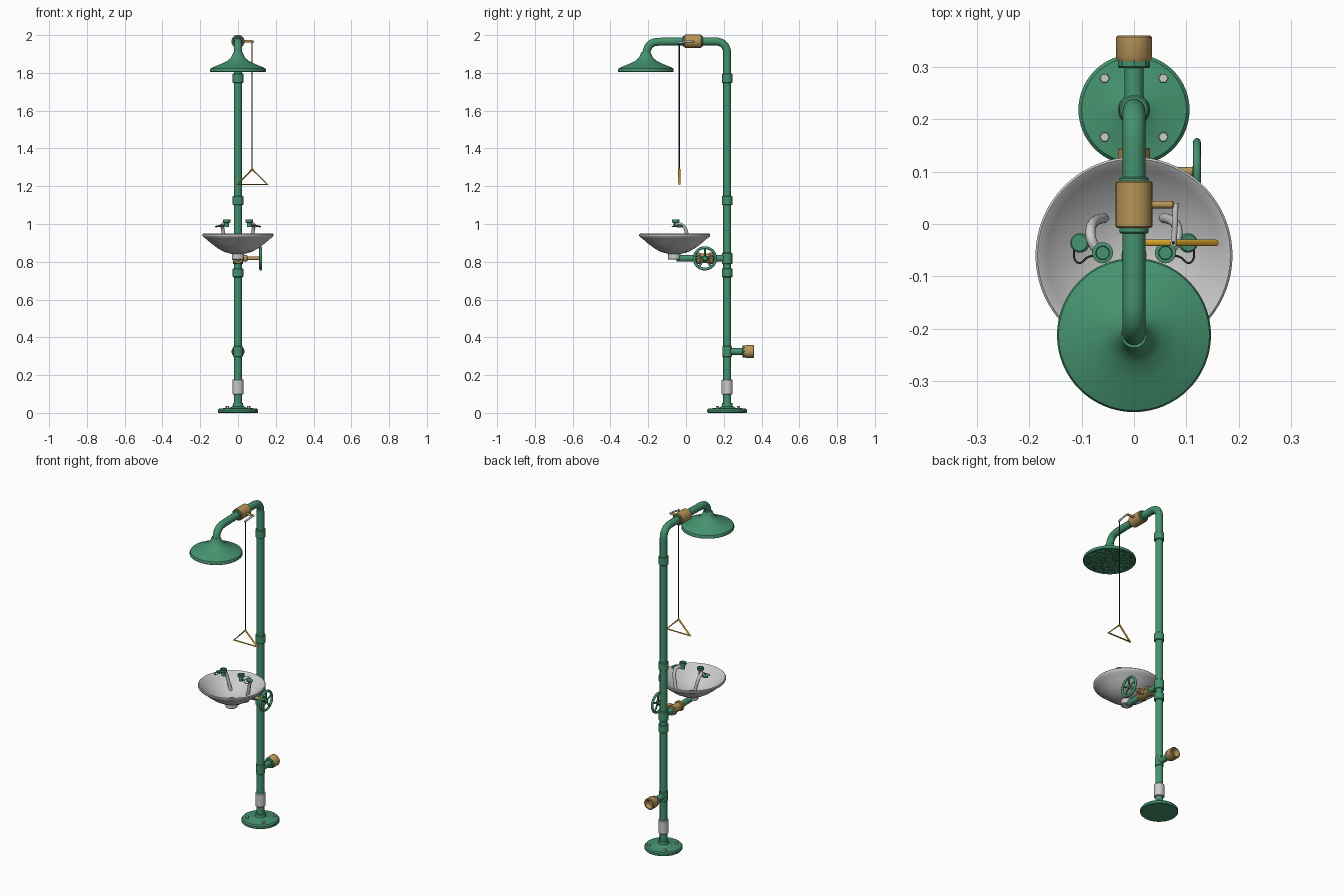
import bpy, bmesh, math
from mathutils import Vector, Matrix

if "Cube" in bpy.data.objects:
    bpy.data.objects.remove(bpy.data.objects["Cube"])


def material(name, rgb):
    m = bpy.data.materials.new(name)
    m.diffuse_color = (*rgb, 1)
    m.use_nodes = True
    m.node_tree.nodes["Principled BSDF"].inputs["Base Color"].default_value = m.diffuse_color
    return m


GREEN = material("green_paint", (0.06, 0.29, 0.16))
BRASS = material("brass", (0.48, 0.30, 0.10))
YELLOW = material("yellow_handle", (0.75, 0.42, 0.03))
BLACK = material("dark_rubber", (0.03, 0.03, 0.03))


def finish(ob, mat):
    if mat:
        ob.data.materials.clear()
        ob.data.materials.append(mat)
    bpy.ops.object.select_all(action='DESELECT')
    ob.select_set(True)
    bpy.context.view_layer.objects.active = ob
    bpy.ops.object.shade_smooth_by_angle(angle=math.radians(35))
    return ob


def from_bmesh(name, bm, mat):
    me = bpy.data.meshes.new(name)
    bm.to_mesh(me)
    bm.free()
    ob = bpy.data.objects.new(name, me)
    bpy.context.collection.objects.link(ob)
    return finish(ob, mat)


def lathe(name, profile, loc, mat=None, axis=(0, 0, 1), n=40):
    """Revolve (radius, height) points around an axis through loc."""
    bm = bmesh.new()
    rings = [[bm.verts.new((r * math.cos(2 * math.pi * i / n), r * math.sin(2 * math.pi * i / n), h))
              for i in range(n)] for r, h in profile]
    for a, b in zip(rings, rings[1:]):
        for i in range(n):
            j = (i + 1) % n
            bm.faces.new((a[i], a[j], b[j], b[i]))
    bmesh.ops.remove_doubles(bm, verts=bm.verts, dist=1e-5)
    bmesh.ops.recalc_face_normals(bm, faces=bm.faces)
    rot = Vector((0, 0, 1)).rotation_difference(Vector(axis)).to_matrix().to_4x4()
    bm.transform(Matrix.Translation(loc) @ rot)
    return from_bmesh(name, bm, mat)


def cyl(name, r, a, b, mat=None, n=32, bevel=0.003):
    """Cylinder from point a to point b with softened rims."""
    a, b = Vector(a), Vector(b)
    h = (b - a).length
    k = min(bevel, r / 3, h / 3)
    prof = [(0, 0), (r - k, 0), (r, k), (r, h - k), (r - k, h), (0, h)]
    return lathe(name, prof, a, mat, (b - a).normalized(), n)


def tube(name, pts, r, mat=None, smooth=True, cyclic=False):
    cu = bpy.data.curves.new(name, 'CURVE')
    cu.dimensions = '3D'
    cu.bevel_depth, cu.bevel_resolution, cu.use_fill_caps = r, 5, True
    sp = cu.splines.new('NURBS' if smooth else 'POLY')
    sp.points.add(len(pts) - 1)
    for p, co in zip(sp.points, pts):
        p.co = (*co, 1)
    sp.use_cyclic_u = cyclic
    if smooth:
        sp.order_u, sp.use_endpoint_u, sp.resolution_u = 3, not cyclic, 10
    ob = bpy.data.objects.new(name, cu)
    bpy.context.collection.objects.link(ob)
    bpy.ops.object.select_all(action='DESELECT')
    ob.select_set(True)
    bpy.context.view_layer.objects.active = ob
    bpy.ops.object.convert(target='MESH')
    return finish(bpy.context.object, mat)


PY = 0.218   # pole position in y
AZ = 1.967   # arm height

# Floor flange and bolts
lathe("floor_flange", [(0, 0), (.102, 0), (.106, .004), (.106, .016), (.1, .023), (.045, .027),
                       (.03, .034), (.027, .045), (.027, .052), (0, .052)], (0, PY, 0), GREEN, n=64)
for sx in (-1, 1):
    for sy in (-1, 1):
        x, y = sx * .056, PY + .004 + sy * .056
        cyl("flange_bolt", .0095, (x, y, .02), (x, y, .036), n=6, bevel=.001)

# Pole with overhead arm, and its couplings
tube("pole_and_arm", [(0, PY, .03), (0, PY, 1.0), (0, PY, 1.83), (0, PY, AZ), (0, .08, AZ), (0, 0, AZ),
                      (0, -.09, AZ), (0, -.21, AZ - .005), (0, -.212, 1.885)], .0215, GREEN)
cyl("base_coupling", .029, (0, PY, .098), (0, PY, .178))
for z0, z1 in ((.718, .765), (1.1, 1.148), (1.746, 1.796)):
    cyl("pole_coupling", .028, (0, PY, z0), (0, PY, z1), GREEN)

# Overhead shower valve, lever and pull rod
cyl("shower_valve_collar", .028, (0, -.018, AZ), (0, .09, AZ), GREEN)
cyl("shower_valve_body", .035, (0, -.008, AZ), (0, .082, AZ), BRASS)
cyl("shower_valve_stem", .007, (.03, .037, AZ), (.076, .037, AZ), BRASS)
tube("shower_lever", [(.079, .04, AZ), (.079, .01, AZ), (.077, -.02, AZ - .006), (.075, -.042, AZ - .008)], .0055)
cyl("pull_rod", .003, (.075, -.036, 1.292), (.075, -.036, AZ), BLACK, n=12)
tube("pull_triangle", [(.075, -.036, 1.29), (-.002, -.036, 1.21), (.156, -.036, 1.21)], .006, YELLOW,
     smooth=False, cyclic=True)

# Shower head shell
HEAD = (0, -.212, 0)
lathe("shower_head", [(0, 1.9), (.024, 1.91), (.029, 1.898), (.038, 1.88), (.056, 1.864), (.09, 1.847),
                      (.125, 1.833), (.144, 1.824), (.147, 1.818), (.147, 1.807), (.143, 1.804), (.138, 1.804),
                      (.138, 1.818), (.09, 1.838), (.05, 1.856), (0, 1.865)], HEAD, GREEN, n=64)

# Slotted spray plate under the head
bm = bmesh.new()
radii = [.022, .036, .046, .06, .07, .084, .094, .108, .118, .128, .14]
N = 60
rings = [[bm.verts.new((r * math.cos(2 * math.pi * i / N), r * math.sin(2 * math.pi * i / N) + HEAD[1], 1.81))
          for i in range(N)] for r in radii]
for k in range(len(radii) - 1):
    for i in range(N):
        if k % 2 == 1 and k < 9 or k in (0, 2, 4, 6, 8) and (i + k) % 5 < 2 or k == 9:
            j = (i + 1) % N
            bm.faces.new((rings[k][i], rings[k][j], rings[k + 1][j], rings[k + 1][i]))
plate = from_bmesh("spray_plate", bm, GREEN)
mod = plate.modifiers.new("thickness", 'SOLIDIFY')
mod.thickness = .005
mod.offset = 0
cyl("spray_plate_hub", .023, (HEAD[0], HEAD[1], 1.804), (HEAD[0], HEAD[1], 1.816), GREEN)

# Eyewash bowl, drain and strainer
BY = -.06
lathe("eyewash_bowl", [(0, .842), (.035, .842), (.075, .853), (.11, .873), (.145, .9), (.17, .922), (.184, .932),
                       (.188, .938), (.188, .945), (.184, .949), (.179, .946), (.165, .93), (.14, .907),
                       (.105, .881), (.07, .862), (.03, .852), (0, .851)], (0, BY, 0), n=72)
cyl("bowl_drain", .033, (0, BY - .003, .811), (0, BY - .003, .846))
lathe("bowl_strainer", [(.024, .85), (.024, .857), (.017, .857), (.017, .85)], (0, BY, 0), GREEN)
cyl("strainer_plate", .018, (0, BY, .848), (0, BY, .8535), BLACK)

# Eyewash spouts with flip caps, mirrored left and right
for s in (-1, 1):
    tube("eyewash_spout", [(s * .055, .012, .86), (s * .068, .01, .91), (s * .082, 0, .975), (s * .084, -.025, 1.0),
                           (s * .072, -.05, .995), (s * .06, -.055, .996)], .0095)
    lathe("spray_nozzle", [(0, .984), (.012, .984), (.012, 1.005), (.019, 1.009), (.02, 1.023), (.013, 1.024),
                           (.012, 1.014), (0, 1.014)], (s * .06, -.055, 0), GREEN)
    c, d = Vector((s * .103, -.036, .989)), Vector((s * .25, 0, 1)).normalized()
    cyl("dust_cap", .0185, c - d * .004, c + d * .005, GREEN)
    tube("cap_strap", [(s * .07, -.06, .998), (s * .088, -.06, .99), (s * .103, -.078, .985), (s * .117, -.066, .985),
                       (s * .114, -.045, .987)], .002, BLACK)

# Supply pipe, valve and handwheel for the eyewash
EZ, VY = .818, .1
cyl("eyewash_supply_pipe", .0175, (0, -.05, EZ), (0, PY, EZ), GREEN)
cyl("eyewash_tee", .027, (0, PY, EZ - .03), (0, PY, EZ + .03), GREEN)
cyl("eyewash_valve_body", .025, (0, VY - .042, EZ), (0, VY + .042, EZ), BRASS)
for y in (VY - .045, VY + .023):
    cyl("eyewash_valve_nut", .031, (0, y, EZ), (0, y + .022, EZ), BRASS, n=8)
cyl("eyewash_valve_bonnet", .017, (0, VY, EZ), (.05, VY, EZ), BRASS)
cyl("eyewash_valve_stem", .009, (.04, VY, EZ), (.118, VY, EZ), BRASS)
ring = [(.0565 + .0075 * math.cos(t * math.pi / 6), .0075 * math.sin(t * math.pi / 6)) for t in range(13)]
lathe("handwheel_rim", ring, (.12, VY, EZ), GREEN, (1, 0, 0), 48)
cyl("handwheel_hub", .014, (.112, VY, EZ), (.128, VY, EZ), GREEN)
for i in range(5):
    a = 2 * math.pi * i / 5 + math.pi / 2
    cyl("handwheel_spoke", .005, (.12, VY, EZ),
        (.12, VY + .055 * math.cos(a), EZ + .055 * math.sin(a)), GREEN, n=12)

# Water inlet with open brass socket
IZ = .325
cyl("inlet_tee", .0245, (0, PY, IZ - .03), (0, PY, IZ + .03), GREEN)
cyl("inlet_pipe", .018, (0, PY, IZ), (0, .315, IZ), GREEN)
cyl("inlet_collar", .031, (0, .298, IZ), (0, .322, IZ), GREEN, n=8)
lathe("inlet_socket", [(0, .308), (.028, .308), (.034, .318), (.034, .357), (.031, .36), (.025, .36),
                       (.023, .357), (.023, .325), (0, .325)], (0, 0, IZ), BRASS, (0, 1, 0))
